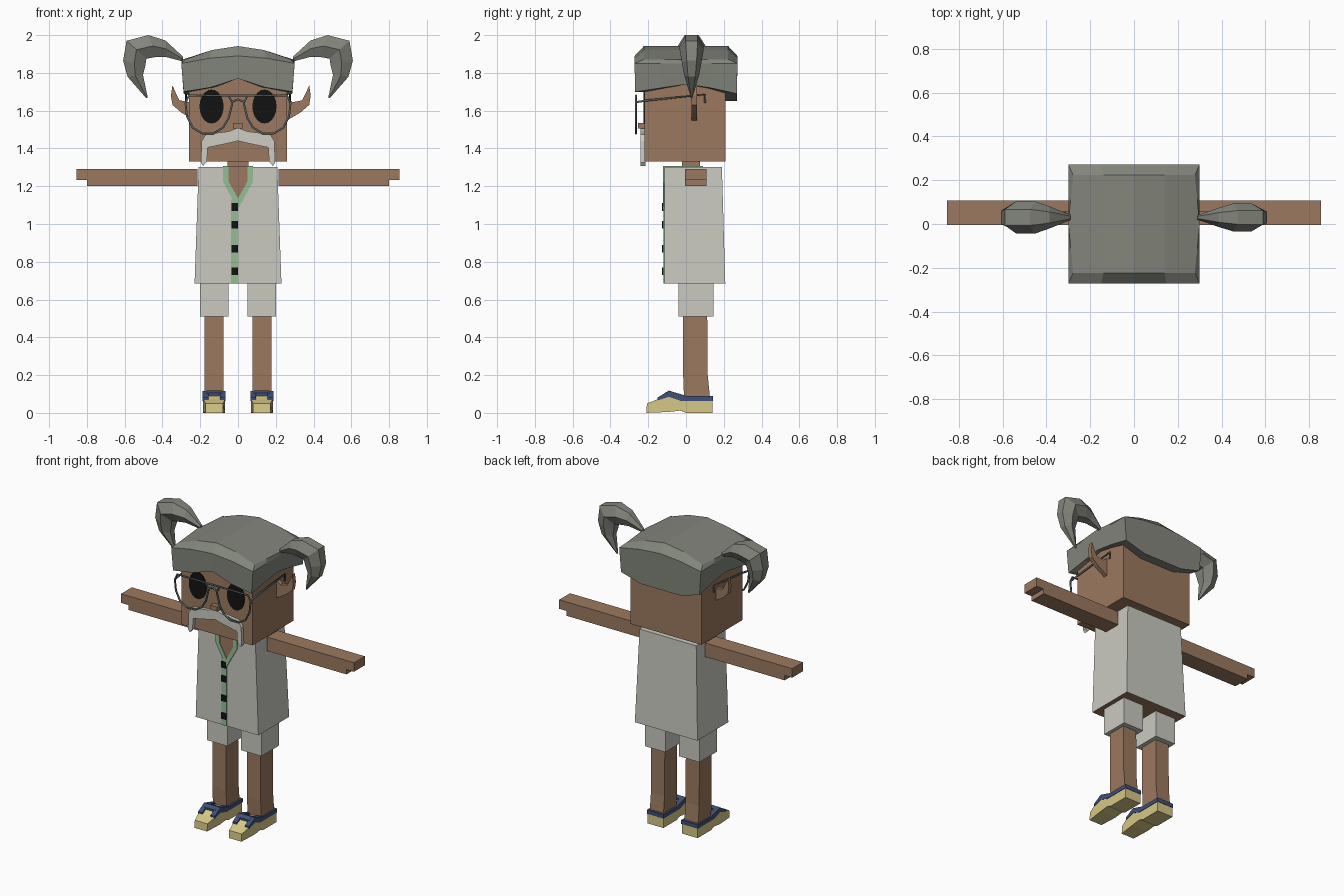
import bpy, bmesh, math

cube = bpy.data.objects.get("Cube")
if cube:
    bpy.data.objects.remove(cube, do_unlink=True)


def material(name, r, g, b):
    m = bpy.data.materials.new(name)
    m.use_nodes = True
    m.diffuse_color = (r, g, b, 1)
    m.node_tree.nodes["Principled BSDF"].inputs["Base Color"].default_value = (r, g, b, 1)
    return m


skin = material("brown skin", 0.33, 0.19, 0.115)
grey = material("grey hair", 0.225, 0.235, 0.2)
cloth = material("pale cloth", 0.59, 0.59, 0.53)
white = material("white whiskers", 0.61, 0.61, 0.56)
green = material("green trim", 0.3, 0.52, 0.3)
black = material("black", 0.006, 0.006, 0.006)
yellow = material("yellow shoe", 0.68, 0.58, 0.24)
blue = material("blue shoe", 0.05, 0.08, 0.18)
metal = material("dark metal", 0.1, 0.13, 0.13)


def finish(name, bm, mat):
    bmesh.ops.recalc_face_normals(bm, faces=bm.faces)
    mesh = bpy.data.meshes.new(name)
    bm.to_mesh(mesh)
    bm.free()
    mesh.materials.append(mat)
    obj = bpy.data.objects.new(name, mesh)
    bpy.context.collection.objects.link(obj)
    return obj


def skin_rings(bm, rings):
    """Join rings of points with quads and return the vertex rings."""
    vs = [[bm.verts.new(p) for p in ring] for ring in rings]
    n = len(vs[0])
    for a, b in zip(vs, vs[1:]):
        for i in range(n):
            j = (i + 1) % n
            bm.faces.new((a[i], a[j], b[j], b[i]))
    return vs


def loft(name, rings, mat):
    bm = bmesh.new()
    vs = skin_rings(bm, rings)
    bm.faces.new(vs[0])
    bm.faces.new(vs[-1])
    return finish(name, bm, mat)


def rect(x0, x1, y0, y1, z):
    return [(x0, y0, z), (x1, y0, z), (x1, y1, z), (x0, y1, z)]


def box(name, x, y, z, mat):
    x = sorted(x)
    return loft(name, [rect(*x, *y, z[0]), rect(*x, *y, z[1])], mat)


def plate(name, pts, y0, y1, mat):
    """Outline in x and z, given thickness along y."""
    return loft(name, [[(x, y, z) for x, z in pts] for y in (y0, y1)], mat)


def side_profile(name, pts, x0, x1, mat):
    """Outline in y and z, given width along x."""
    return loft(name, [[(x, y, z) for y, z in pts] for x in (x0, x1)], mat)


def wire(name, pts, closed=False):
    curve = bpy.data.curves.new(name, "CURVE")
    curve.dimensions = "3D"
    curve.bevel_depth = 0.006
    curve.bevel_resolution = 1
    s = curve.splines.new("POLY")
    s.points.add(len(pts) - 1)
    for p, co in zip(s.points, pts):
        p.co = (*co, 1)
    s.use_cyclic_u = closed
    obj = bpy.data.objects.new(name, curve)
    curve.materials.append(metal)
    bpy.context.collection.objects.link(obj)


# Head, neck and nose
box("head", (-0.26, 0.26), (-0.22, 0.21), (1.33, 1.84), skin)
box("neck", (-0.055, 0.055), (-0.02, 0.075), (1.27, 1.34), skin)
box("nose", (-0.025, 0.025), (-0.255, -0.21), (1.505, 1.535), skin)

# Hair cap: rings around a rectangle, five samples per edge
STEPS = [-1, -0.5, 0, 0.5]
loop = [(t, -1) for t in STEPS] + [(1, t) for t in STEPS]
loop += [(-t, 1) for t in STEPS] + [(-1, -t) for t in STEPS]


def hair_bottom(u, v):
    if v == -1:
        return 1.70 + 0.07 * max(0, 1 - abs(u) / 0.75)
    if v == 1:
        return 1.69 - 0.04 * (abs(u) < 1)
    return 1.70 + 0.04 * (1 - abs(v))


def arch(u, low, rise):
    return low + rise * (1 - abs(u) ** 1.7)


rings = [
    [(u * 0.255, v * 0.21, hair_bottom(u, v)) for u, v in loop],
    [(u * 0.288, v * 0.27, hair_bottom(u, v)) for u, v in loop],
    [(u * 0.30, v * 0.272, arch(u, 1.85, 0.04)) for u, v in loop],
    [(u * (0.278 + 0.022 * (1 - abs(v))), v * 0.223, arch(u, 1.872, 0.07)) for u, v in loop],
]
bm = bmesh.new()
top = skin_rings(bm, rings)[-1]
front, right, back, left = top[0:5], top[4:9], top[8:13], top[12:] + top[:1]
back = back[::-1]
bm.faces.new([front[1], back[1]] + left)
bm.faces.new([back[3], front[3]] + right)
for i in (1, 2):
    bm.faces.new((front[i], front[i + 1], back[i + 1], back[i]))
finish("hair_cap", bm, grey)

# Pigtails: outer point, inner point, half depth
TAIL = [
    (0.29, 1.885, 0.29, 1.86, 0.012), (0.385, 1.972, 0.385, 1.885, 0.05),
    (0.475, 2.0, 0.43, 1.885, 0.074), (0.59, 1.97, 0.485, 1.875, 0.074),
    (0.608, 1.865, 0.49, 1.84, 0.06), (0.585, 1.78, 0.503, 1.79, 0.045),
    (0.485, 1.665, 0.478, 1.67, 0.004),
]
for s, side in ((1, "left"), (-1, "right")):
    fat = 0.86 if s > 0 else 1
    tail = []
    for ox, oz, ix, iz, d in TAIL:
        ring = []
        for k in range(6):
            a = k * math.pi / 3
            t = 0.5 + 0.5 * math.sin(a) / math.sin(math.pi / 3)
            ring.append((s * (ix + (ox - ix) * t), 0.03 + fat * d * math.cos(a), iz + (oz - iz) * t))
        tail.append(ring)
    loft(side + "_pigtail", tail, grey)

    # Pointed ear
    ear = [(0.23, 1.68), (0.275, 1.645), (0.325, 1.655), (0.345, 1.695), (0.362, 1.735),
           (0.37, 1.68), (0.362, 1.63), (0.315, 1.59), (0.23, 1.54)]
    plate(side + "_ear", [(s * x + 0.015, z) for x, z in ear], 0.03, 0.058, skin)

    # Eye
    eye = [(s * 0.14 + 0.064 * math.cos(k * math.pi / 10), 1.622 + 0.09 * math.sin(k * math.pi / 10))
           for k in range(20)]
    plate(side + "_eye", eye, -0.225, -0.218, black)

    # Glasses: lens frame and temple
    lens = [(0.05, 1.68), (0.26, 1.68), (0.278, 1.64), (0.27, 1.57), (0.24, 1.51), (0.19, 1.48),
            (0.13, 1.48), (0.08, 1.51), (0.05, 1.56), (0.03, 1.64)]
    wire(side + "_lens_frame", [(s * x, -0.265, z) for x, z in lens], True)
    wire(side + "_temple", [(s * 0.275, y, z) for y, z in
                            ((-0.265, 1.645), (-0.2, 1.655), (0.1, 1.685), (0.1, 1.64))])

    # Moustache half
    tache = [(0, 1.51), (0.05, 1.49), (0.17, 1.475), (0.192, 1.44), (0.197, 1.325), (0.185, 1.307),
             (0.165, 1.33), (0.16, 1.405), (0.04, 1.43), (0, 1.44)]
    plate(side + "_moustache", [(s * x, z) for x, z in tache], -0.242, -0.215, white)

    # Arm with a stepped hand
    arm = [(0.215, 1.20), (0.80, 1.20), (0.80, 1.232), (0.855, 1.232), (0.855, 1.292), (0.215, 1.292)]
    plate(side + "_arm", [(s * x, z) for x, z in arm], -0.005, 0.108, skin)

    # Trouser leg and shin
    box(side + "_trouser_leg", (s * 0.05, s * 0.20), (-0.04, 0.145), (0.51, 0.72), cloth)
    x0, x1 = sorted((s * 0.077, s * 0.177))
    loft(side + "_shin", [rect(x0, x1, -0.01, 0.128, 0.07), rect(x0, x1, -0.015, 0.115, 0.2),
                          rect(x0, x1, -0.015, 0.112, 0.55)], skin)

    # Shoe: body, side trims, cross strap and heel band
    mid = s * 0.126
    shoe = [(-0.21, 0), (-0.207, 0.05), (-0.15, 0.072), (-0.09, 0.104), (-0.03, 0.088),
            (0.14, 0.068), (0.14, 0), (0, 0), (-0.03, 0.012), (-0.09, 0.005)]
    body = side_profile(side + "_shoe", shoe, mid - 0.058, mid + 0.058, yellow)
    for v in body.data.vertices:
        if v.co.y < -0.18:
            v.co.x = mid + (v.co.x - mid) * 0.8
    trim = [(-0.15, 0.066), (-0.15, 0.082), (-0.09, 0.117), (-0.03, 0.1), (0.0, 0.09),
            (0.14, 0.09), (0.14, 0.064), (-0.03, 0.064), (-0.09, 0.085)]
    for e in (-1, 1):
        side_profile(side + "_shoe_trim", trim, mid + e * 0.03, mid + e * 0.061, blue)
    strap = [(-0.115, 0.085), (-0.115, 0.104), (-0.09, 0.118), (-0.065, 0.11), (-0.065, 0.09)]
    side_profile(side + "_shoe_strap", strap, mid - 0.04, mid + 0.04, blue)
    box(side + "_heel_band", (mid - 0.061, mid + 0.061), (0.115, 0.143), (0.064, 0.09), blue)

    # Collar: front lapel and shoulder edge
    lapel = [(0.05, 1.308), (0.08, 1.308), (0.078, 1.22), (0, 1.08), (0, 1.135), (0.05, 1.225)]
    plate(side + "_lapel", [(s * x, z) for x, z in lapel], -0.122, -0.113, green)
    box(side + "_collar_edge", (s * 0.05, s * 0.08), (-0.12, 0.09), (1.298, 1.308), green)

wire("glasses_bridge", [(-0.05, -0.265, 1.68), (0.05, -0.265, 1.68)])
wire("glasses_nose_bridge", [(-0.035, -0.265, 1.645), (0, -0.265, 1.66), (0.035, -0.265, 1.645)])

# Tunic with bare underside
tunic = loft("tunic", [rect(-0.23, 0.23, -0.115, 0.208, 0.685),
                       rect(-0.208, 0.208, -0.115, 0.19, 1.302)], cloth)
tunic.data.materials.append(skin)
for f in tunic.data.polygons:
    if f.normal.z < -0.5:
        f.material_index = 1

# Neckline, placket and buttons
plate("bare_chest", [(-0.05, 1.303), (0.05, 1.303), (0.05, 1.22), (0, 1.13), (-0.05, 1.22)],
      -0.118, -0.113, skin)
box("bare_shoulders", (-0.05, 0.05), (-0.117, 0.07), (1.3, 1.304), skin)
box("collar_back", (-0.08, 0.08), (0.07, 0.09), (1.298, 1.308), green)
box("placket", (-0.036, 0.0), (-0.12, -0.113), (0.686, 1.13), green)
for z in (0.75, 0.868, 0.997, 1.09):
    box("button", (-0.035, -0.001), (-0.127, -0.118), (z - 0.02, z + 0.02), black)
